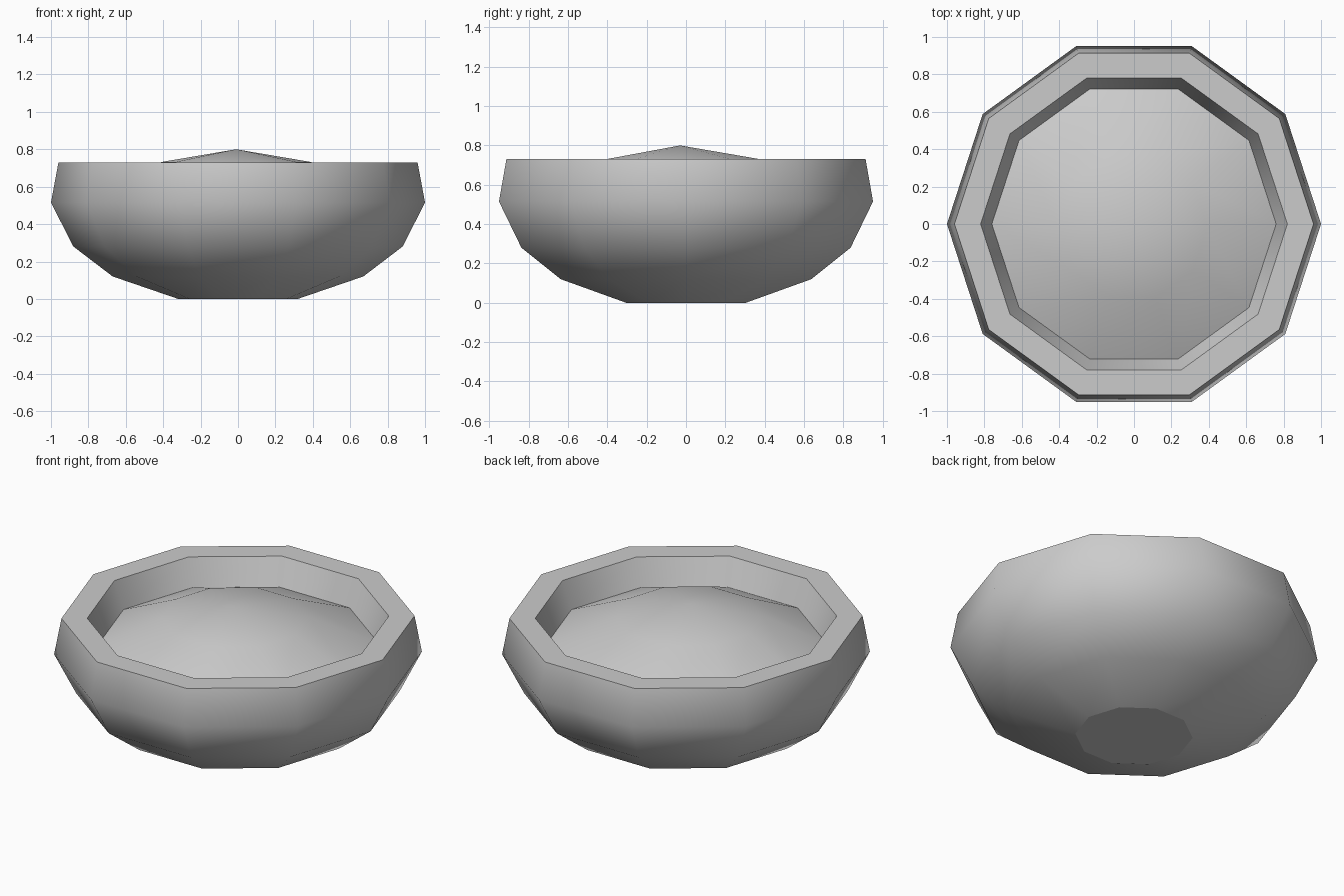
import bpy, bmesh
from math import cos, sin, pi

if "Cube" in bpy.data.objects:
    bpy.data.objects.remove(bpy.data.objects["Cube"])

SIDES = 10


def ring(bm, r, z, cx=0, cy=0):
    return [bm.verts.new((cx + r * cos(2 * pi * i / SIDES),
                          cy + r * sin(2 * pi * i / SIDES), z)) for i in range(SIDES)]


def bridge(bm, a, b):
    for i in range(SIDES):
        j = (i + 1) % SIDES
        bm.faces.new((a[i], a[j], b[j], b[i])).smooth = True


def finish(bm, name):
    mesh = bpy.data.meshes.new(name)
    bm.to_mesh(mesh)
    bm.free()
    obj = bpy.data.objects.new(name, mesh)
    bpy.context.collection.objects.link(obj)
    return obj


# bowl: foot, curved outside, flat rim and sloping inner wall
profile = [(0.32, 0.0), (0.67, 0.12), (0.88, 0.28), (1.0, 0.515),
           (0.96, 0.73), (0.82, 0.73), (0.76, 0.572)]
SHARP_RINGS = (0, 4, 5)
bm = bmesh.new()
rings = [ring(bm, r, z) for r, z in profile]
bm.faces.new(rings[0][::-1])
for a, b in zip(rings, rings[1:]):
    bridge(bm, a, b)
for k in SHARP_RINGS:
    for i in range(SIDES):
        edge = bm.edges.get((rings[k][i], rings[k][(i + 1) % SIDES]))
        edge.smooth = False
finish(bm, "bowl")

# heaped filling: low dome with a slightly off-centre peak
bm = bmesh.new()
edge_ring = ring(bm, 0.76, 0.572)
mid_ring = ring(bm, 0.40, 0.732, -0.01, -0.015)
bridge(bm, edge_ring, mid_ring)
peak = bm.verts.new((-0.01, -0.03, 0.80))
for i in range(SIDES):
    bm.faces.new((mid_ring[i], mid_ring[(i + 1) % SIDES], peak)).smooth = True
finish(bm, "filling")
